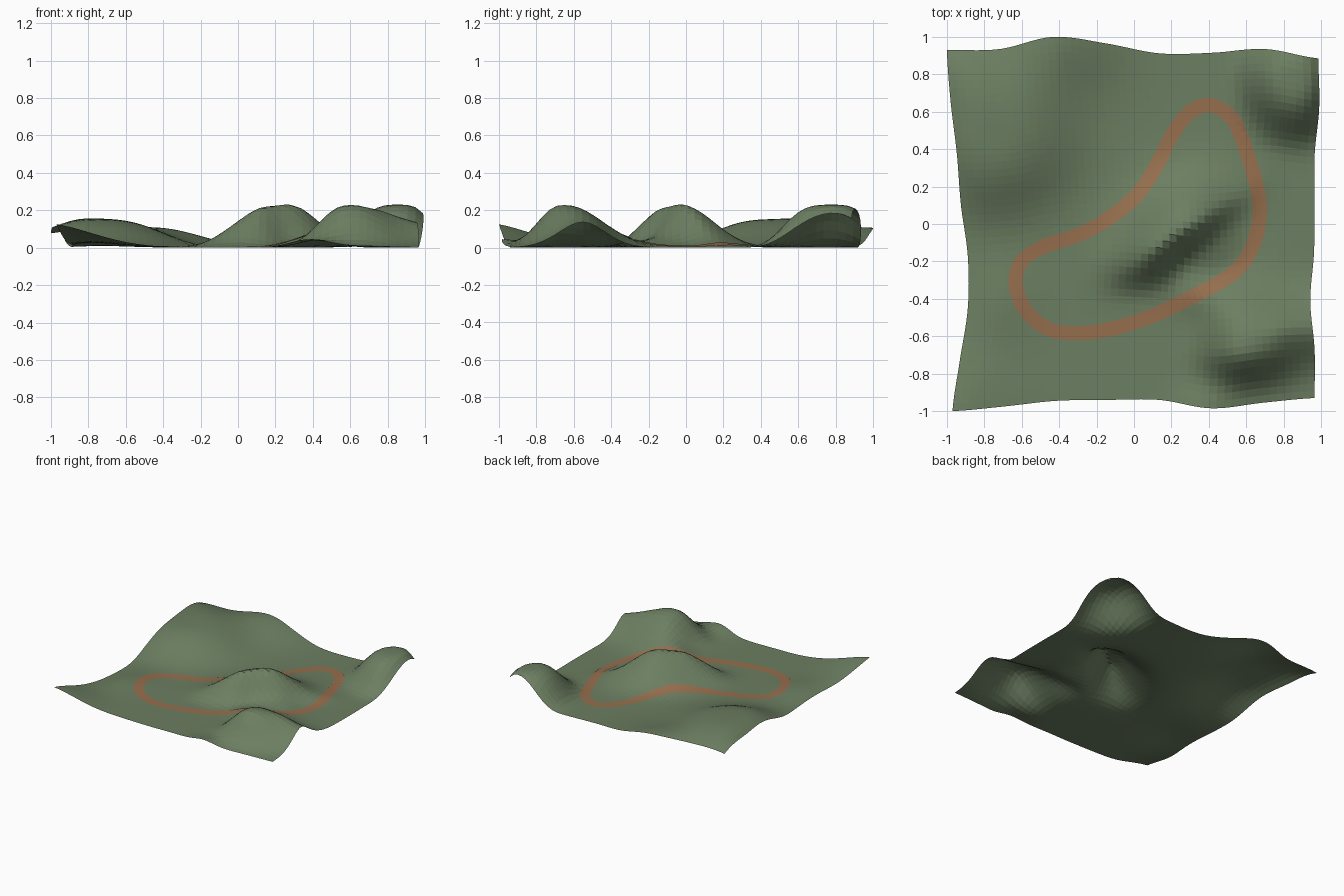
import bpy, bmesh, math
from mathutils import Vector
from mathutils.bvhtree import BVHTree

if "Cube" in bpy.data.objects:
    bpy.data.objects.remove(bpy.data.objects["Cube"])

N = 48            # terrain cells per side
TRACK_W = 0.077


def material(name, rgb):
    m = bpy.data.materials.new(name)
    m.diffuse_color = (*rgb, 1)
    m.use_nodes = True
    m.node_tree.nodes["Principled BSDF"].inputs["Base Color"].default_value = m.diffuse_color
    return m


def make_object(name, bm, mat):
    me = bpy.data.meshes.new(name)
    bm.to_mesh(me)
    me.materials.append(mat)
    ob = bpy.data.objects.new(name, me)
    bpy.context.collection.objects.link(ob)
    return ob


def catmull(a, b, c, d, t):
    return 0.5 * (b * 2 + (c - a) * t + (a * 2 - b * 5 + c * 4 - d) * t * t
                  + (b * 3 - a - c * 3 + d) * t ** 3)


def sample(vals, t):
    """Smooth open curve through evenly spaced values, t in 0..1."""
    n = len(vals) - 1
    s = min(t * n, n - 1e-6)
    i = int(s)
    p = [vals[min(max(i + k, 0), n)] for k in (-1, 0, 1, 2)]
    return catmull(*p, s - i)


# Wavy outline of the ground: left, right, front and back edges
LEFT = [-.97, -.93, -.888, -.888, -.925, -.947, -.98, -1.0]
RIGHT = [.965, .965, .942, .962, .965, .965, .99, .985]
FRONT = [-1.0, -.975, -.945, -.94, -.94, -.985, -.955, -.93]
BACK = [.93, .935, 1.0, .965, .912, .915, .935, .885]

# Hills: x, y, height, radius -x, radius +x, radius -y, radius +y, turn, steepness
HILLS = [
    (-.76, .46, .150, .29, .41, .38, .42, 0, 1.4),     # north-west plateau
    (-.42, 1.0, .100, .32, .32, .30, .30, 0, 1),       # back ridge
    (-1.0, .85, .072, .22, .22, .24, .20, 0, 1),       # back left corner
    (-1.05, -1.1, .140, .38, .38, .38, .38, 0, 1),     # front left corner
    (-.72, -.42, .025, .17, .20, .22, .22, 0, 1),      # rise at track end
    (.26, -.02, .225, .29, .28, .11, .22, 34, 1.0),    # central ridge
    (.08, -.20, .075, .22, .14, .13, .15, 10, 1.2),    # spur
    (.40, -.12, .045, .15, .16, .12, .12, 30, 1.2),    # bench below the ridge
    (.58, -.67, .222, .20, .25, .17, .30, 0, 1.1),     # south-east hill
    (.80, -.56, .035, .12, .15, .12, .14, 0, 1),       # filler between hill and shoulder
    (1.0, -.55, .112, .25, .25, .17, .17, 0, 1),       # right shoulder
    (.38, -1.0, .045, .15, .15, .14, .14, 0, 1),       # front swell
    (.36, -.38, .040, .15, .15, .12, .12, 0, 1),       # saddle
    (.86, .78, .230, .25, .20, .29, .25, 0, 1.7),      # north-east hill
]


def height(x, y):
    z = 0
    for cx, cy, h, x0, x1, y0, y1, turn, p in HILLS:
        a = math.radians(turn)
        dx, dy = x - cx, y - cy
        u = dx * math.cos(a) + dy * math.sin(a)
        v = dy * math.cos(a) - dx * math.sin(a)
        q = (u / (x1 if u > 0 else x0)) ** 2 + (v / (y1 if v > 0 else y0)) ** 2
        z += h * math.exp(-q ** p)
    return z


green = material("grass green", (.15, .21, .12))
clay = material("clay orange", (.30, .157, .075))

# Ground sheet
bm = bmesh.new()
rows = []
for j in range(N + 1):
    t = j / N
    row = []
    for i in range(N + 1):
        s = i / N
        x = sample(LEFT, t) * (1 - s) + sample(RIGHT, t) * s
        y = sample(FRONT, s) * (1 - t) + sample(BACK, s) * t
        row.append(bm.verts.new((x, y, height(x, y))))
    rows.append(row)
low = min(v.co.z for v in bm.verts)
for v in bm.verts:
    v.co.z -= low
for j in range(N):
    for i in range(N):
        bm.faces.new((rows[j][i], rows[j][i + 1], rows[j + 1][i + 1], rows[j + 1][i]))
bm.normal_update()
tree = BVHTree.FromBMesh(bm)
make_object("ground", bm, green)
bm.free()

# Track: closed ribbon laid on the ground
PATH = [Vector(p) for p in [
    (.40, .635), (.52, .57), (.59, .42), (.655, .2), (.67, .03), (.62, -.15),
    (.52, -.27), (.33, -.38), (.1, -.49), (-.1, -.555), (-.3, -.585),
    (-.46, -.56), (-.58, -.46), (-.632, -.32), (-.60, -.2), (-.48, -.12),
    (-.29, -.055), (-.12, .04), (.02, .16), (.125, .32), (.2, .47), (.29, .59)]]
n, STEPS, ACROSS = len(PATH), 8, 4
line = [catmull(*[PATH[(i + k) % n] for k in (-1, 0, 1, 2)], s / STEPS)
        for i in range(n) for s in range(STEPS)]

bm = bmesh.new()
rings = []
for i, p in enumerate(line):
    d = (line[(i + 1) % len(line)] - line[i - 1]).normalized()
    side = Vector((-d.y, d.x))
    ring = []
    for k in range(ACROSS + 1):
        q = p + side * TRACK_W * (k / ACROSS - 0.5)
        hit = tree.ray_cast(Vector((q.x, q.y, 2)), Vector((0, 0, -1)))[0]
        ring.append(bm.verts.new((q.x, q.y, hit.z + 0.004)))
    rings.append(ring)
for i, a in enumerate(rings):
    b = rings[(i + 1) % len(rings)]
    for k in range(ACROSS):
        bm.faces.new((a[k], b[k], b[k + 1], a[k + 1]))
bm.normal_update()
if sum(f.normal.z for f in bm.faces) < 0:
    bmesh.ops.reverse_faces(bm, faces=bm.faces[:])
make_object("track", bm, clay)
bm.free()
